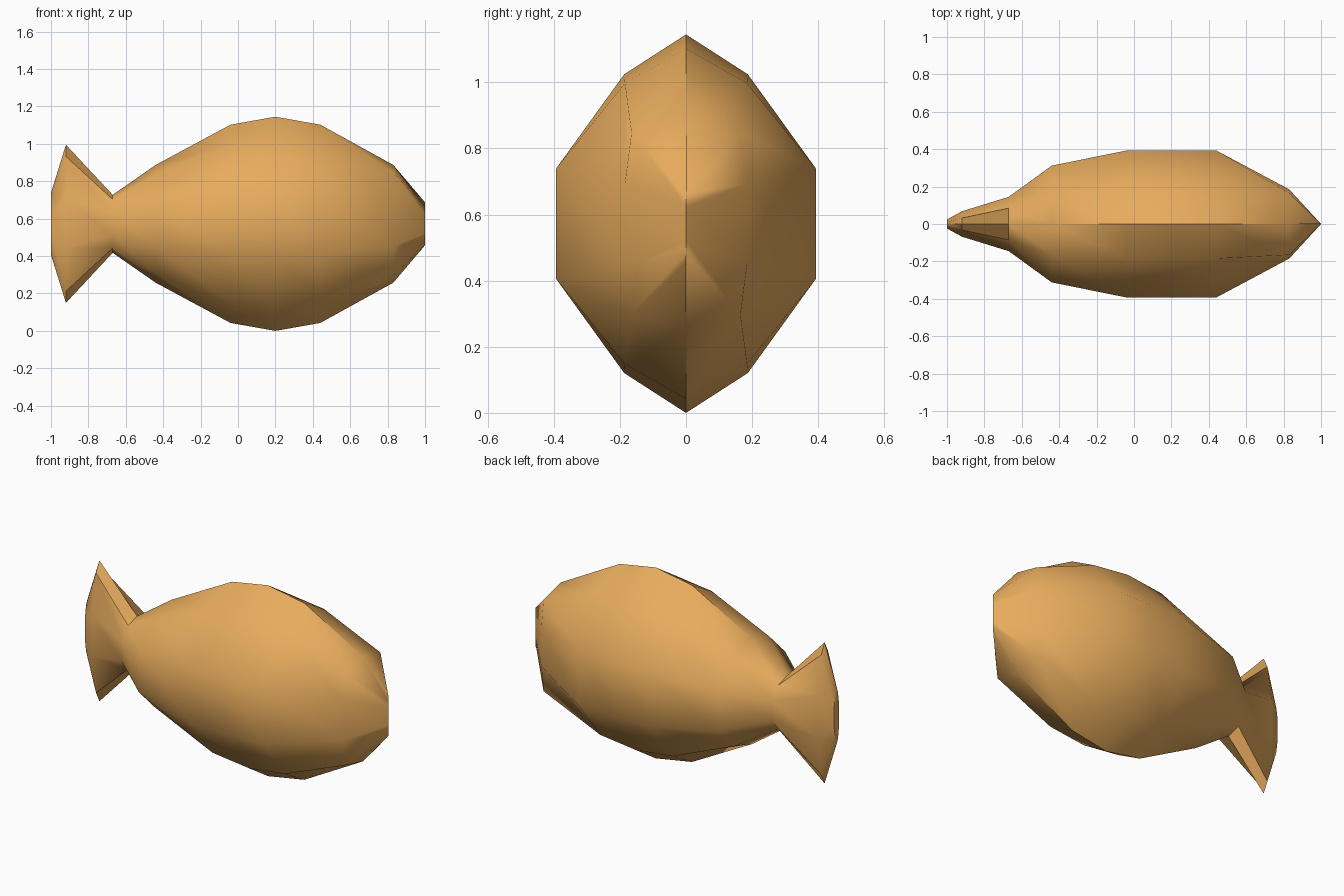
import bpy, bmesh, math

if "Cube" in bpy.data.objects:
    bpy.data.objects.remove(bpy.data.objects["Cube"])

MID_Z = 0.5725

# Fish cross-sections: x, ridge height, (shoulder y, height), (flank y, height)
SECTIONS = [
    (1.00, 0.115, 0.0, 0.09, 0.0, 0.05),
    (0.83, 0.315, 0.165, 0.275, 0.185, 0.12),
    (0.44, 0.530, 0.185, 0.425, 0.393, 0.167),
    (0.20, 0.5725, 0.187, 0.452, 0.393, 0.167),
    (-0.04, 0.530, 0.185, 0.425, 0.393, 0.167),
    (-0.44, 0.315, 0.165, 0.265, 0.312, 0.12),
    (-0.67, 0.155, 0.085, 0.13, 0.145, 0.06),
    (-0.92, 0.423, 0.032, 0.36, 0.068, 0.13),
    (-1.00, 0.165, 0.012, 0.14, 0.024, 0.06),
]


def ring(x, h, sy, sz, fy, fz):
    """Ten-sided section, symmetric in y and about the middle height."""
    half = [(0, h), (sy, sz), (fy, fz), (fy, -fz), (sy, -sz), (0, -h)]
    pts = half + [(-y, z) for y, z in reversed(half[1:-1])]
    return [(x, y, MID_Z + z) for y, z in pts]


# Body and tail fin as one continuous loft
bm = bmesh.new()
rings = [[bm.verts.new(p) for p in ring(*s)] for s in SECTIONS]
for a, b in zip(rings, rings[1:]):
    for i in range(len(a)):
        j = (i + 1) % len(a)
        bm.faces.new((a[i], a[j], b[j], b[i]))
bm.faces.new(rings[-1])          # flat end of the tail

# Nose closes to a vertical edge
bmesh.ops.remove_doubles(bm, verts=bm.verts[:], dist=0.0005)
bmesh.ops.recalc_face_normals(bm, faces=bm.faces[:])

mesh = bpy.data.meshes.new("fish_body")
bm.to_mesh(mesh)
bm.free()
fish = bpy.data.objects.new("fish_body", mesh)
bpy.context.collection.objects.link(fish)

# Golden orange skin
skin = bpy.data.materials.new("golden_orange")
skin.diffuse_color = (0.80, 0.41, 0.11, 1)
skin.use_nodes = True
skin.node_tree.nodes["Principled BSDF"].inputs["Base Color"].default_value = skin.diffuse_color
mesh.materials.append(skin)

bpy.context.view_layer.objects.active = fish
fish.select_set(True)
bpy.ops.object.shade_smooth_by_angle(angle=math.radians(40))
